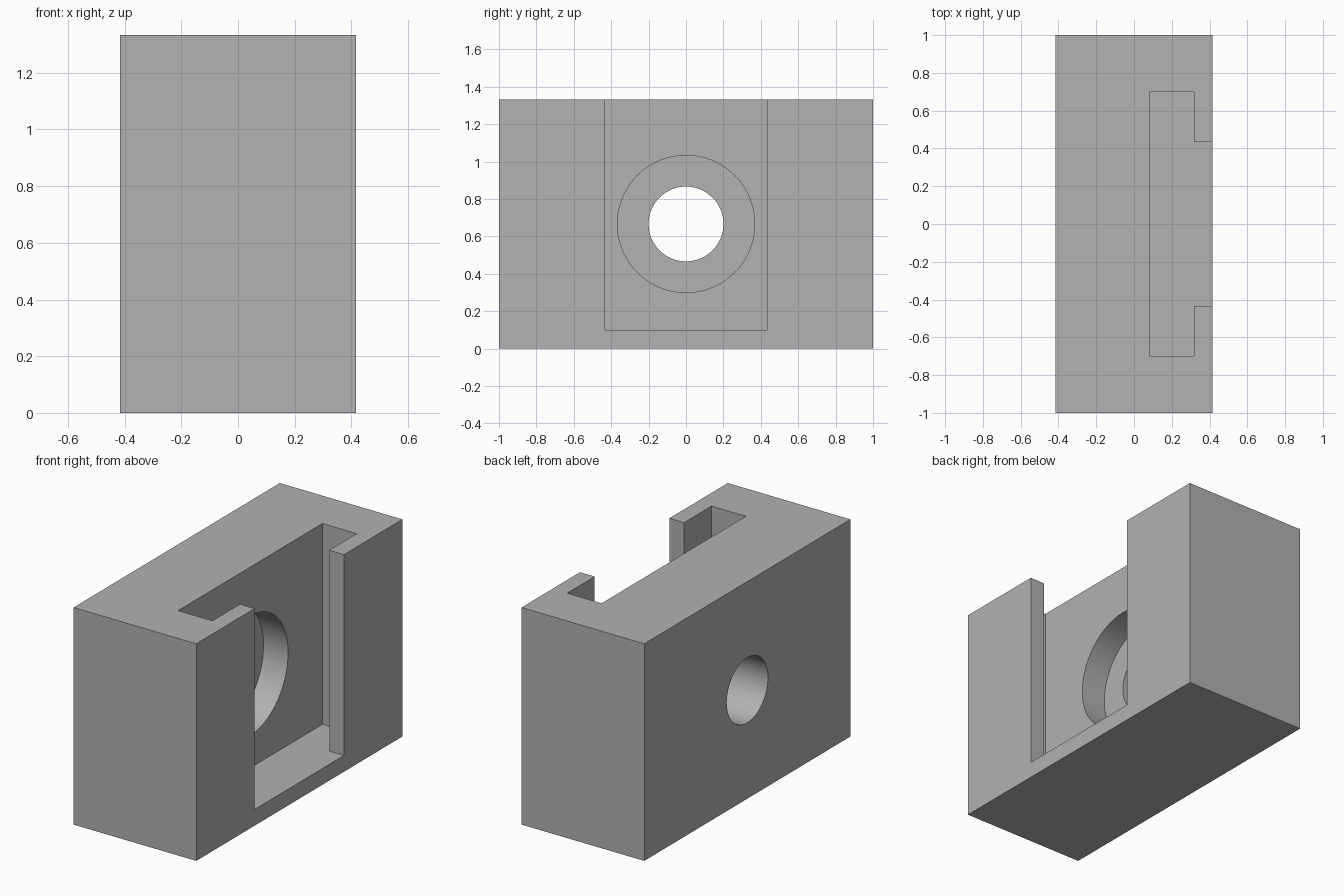
import bpy, bmesh, math
from mathutils import Matrix

if "Cube" in bpy.data.objects:
    bpy.data.objects.remove(bpy.data.objects["Cube"])

U = 1 / 60  # drawing unit
W, L, H = 50 * U, 120 * U, 80 * U
BACK = -W / 2  # plain side of the block

grey = bpy.data.materials.new("grey")
grey.diffuse_color = (0.445, 0.445, 0.445, 1)
grey.use_nodes = True
grey.node_tree.nodes["Principled BSDF"].inputs["Base Color"].default_value = grey.diffuse_color


def finish(name, bm):
    bmesh.ops.recalc_face_normals(bm, faces=bm.faces)
    mesh = bpy.data.meshes.new(name)
    bm.to_mesh(mesh)
    bm.free()
    mesh.materials.append(grey)
    obj = bpy.data.objects.new(name, mesh)
    bpy.context.collection.objects.link(obj)
    return obj


def prism(name, outline, z0, z1):
    bm = bmesh.new()
    face = bm.faces.new([bm.verts.new((x, y, z0)) for x, y in outline])
    new = bmesh.ops.extrude_face_region(bm, geom=[face])["geom"]
    top = [v for v in new if isinstance(v, bmesh.types.BMVert)]
    bmesh.ops.translate(bm, vec=(0, 0, z1 - z0), verts=top)
    return finish(name, bm)


def bore(name, radius, x0, x1):
    bm = bmesh.new()
    place = Matrix.Translation(((x0 + x1) / 2, 0, H / 2)) @ Matrix.Rotation(math.pi / 2, 4, "Y")
    bmesh.ops.create_cone(bm, cap_ends=True, segments=96, radius1=radius,
                          radius2=radius, depth=x1 - x0, matrix=place)
    return finish(name, bm)


# Solid block
block = prism("slotted_block", [(-W / 2, -L / 2), (W / 2, -L / 2), (W / 2, L / 2), (-W / 2, L / 2)], 0, H)

# T-slot open at the top and on the right side
inner, lip, outer = BACK + 30 * U, BACK + 44 * U, W / 2 + 0.1
half = [(inner, 42 * U), (lip, 42 * U), (lip, 26 * U), (outer, 26 * U)]
slot = prism("slot_cutter", half + [(x, -y) for x, y in reversed(half)], 6 * U, H + 0.1)

# Counterbore in the slot wall and hole through the back
counterbore = bore("counterbore_cutter", 22 * U, BACK + 20 * U, inner + 0.05)
hole = bore("hole_cutter", 12 * U, BACK - 0.1, inner + 0.02)

for cutter in (slot, counterbore, hole):
    mod = block.modifiers.new(cutter.name, "BOOLEAN")
    mod.operation = "DIFFERENCE"
    mod.solver = "EXACT"
    mod.object = cutter
    bpy.ops.object.select_all(action="DESELECT")
    block.select_set(True)
    bpy.context.view_layer.objects.active = block
    bpy.ops.object.modifier_apply(modifier=mod.name)
    bpy.data.objects.remove(cutter)

# Round bores, sharp edges elsewhere
bpy.ops.object.shade_smooth_by_angle(angle=math.radians(30))
